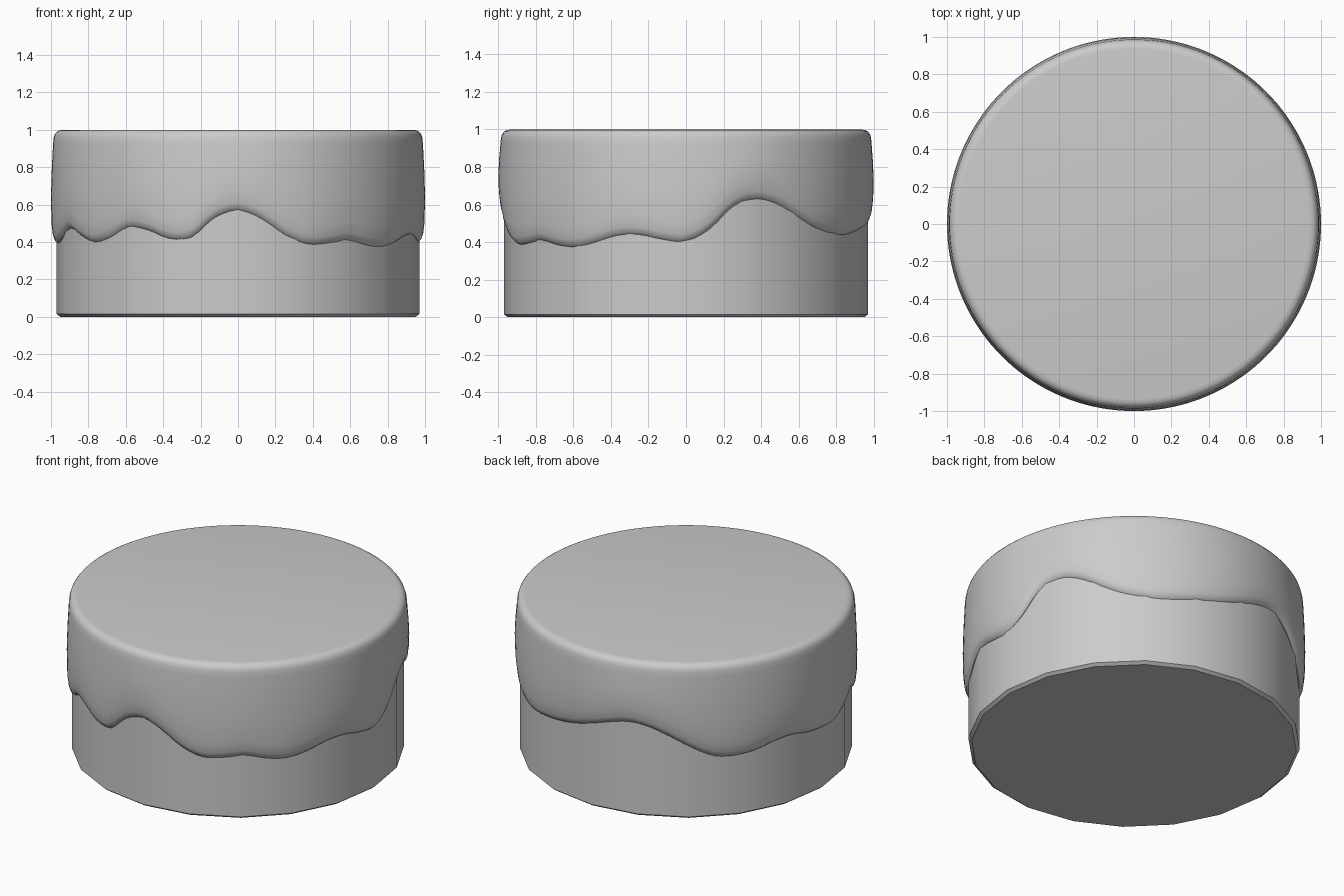
import bpy
import bmesh
import math

default_cube = bpy.data.objects.get("Cube")
if default_cube:
    bpy.data.objects.remove(default_cube, do_unlink=True)

SIDES = 20       # sides of the cake body
SEGMENTS = 144   # smooth divisions around the icing

# Height of the icing's lower edge in hundredths, at even steps
# counter-clockwise around the cake, starting at +x
DRIPS = [
    40.5, 47, 59, 63, 60.5, 54, 48, 45, 44, 45.5, 47.5, 50,
    53.5, 57.5, 60, 58, 52.5, 45.5, 40, 39, 40.5, 43.5, 44, 41.5,
    40, 39.5, 43, 47.5, 43.5, 40, 42.5, 48, 46.5, 42, 42.5, 53,
    57, 52.5, 44, 39, 39.5, 41, 38.5, 37.5, 40, 43.5, 44, 41.5,
]


def make_material(name, value):
    material = bpy.data.materials.new(name)
    material.use_nodes = True
    colour = (value, value, value, 1)
    material.diffuse_color = colour
    shader = material.node_tree.nodes["Principled BSDF"]
    shader.inputs["Base Color"].default_value = colour
    return material


def drip_height(turn):
    """Smooth closed curve through the drip heights; turn runs from 0 to 1."""
    count = len(DRIPS)
    position = turn * count
    index = int(position)
    t = position - index
    a, b, c, d = (DRIPS[(index + k) % count] / 100 for k in (-1, 0, 1, 2))
    slope = c - a
    bend = 2 * a - 5 * b + 4 * c - d
    twist = 3 * b - a - 3 * c + d
    return b + 0.5 * t * (slope + t * (bend + t * twist))


def ring(bm, segments, radius, height):
    """Add a closed ring of vertices; height is a function of the turn."""
    verts = []
    for i in range(segments):
        turn = i / segments
        angle = turn * math.tau
        verts.append(bm.verts.new((radius * math.cos(angle),
                                   radius * math.sin(angle),
                                   height(turn))))
    return verts


def build_lathe(name, segments, profile, material):
    """Skin a stack of rings, bottom to top, and close both ends."""
    bm = bmesh.new()
    rings = [ring(bm, segments, radius, height) for radius, height in profile]
    for low, high in zip(rings, rings[1:]):
        for i in range(segments):
            j = (i + 1) % segments
            bm.faces.new((low[i], low[j], high[j], high[i]))
    bm.faces.new(list(reversed(rings[0])))
    bm.faces.new(rings[-1])
    mesh = bpy.data.meshes.new(name)
    bm.to_mesh(mesh)
    bm.free()
    mesh.materials.append(material)
    obj = bpy.data.objects.new(name, mesh)
    bpy.context.collection.objects.link(obj)
    bpy.ops.object.select_all(action="DESELECT")
    obj.select_set(True)
    bpy.context.view_layer.objects.active = obj
    bpy.ops.object.shade_smooth_by_angle(angle=math.radians(35))
    return obj


def level(z):
    return lambda turn: z


def above_lip(offset):
    return lambda turn: drip_height(turn) + offset


def up_the_side(share):
    """Blend from just above the lip to the upper shoulder."""
    return lambda turn: (1 - share) * (drip_height(turn) + 0.1) + share * 0.92


grey = make_material("plain grey", 0.6)

# Cake body: faceted drum with a small chamfer at the foot
build_lathe("cake_body", SIDES, [
    (0.95, level(0)),
    (0.97, level(0.015)),
    (0.97, level(0.9)),
], grey)

# Icing: rounded top, bulging side and a wavy dripping lip
build_lathe("icing", SEGMENTS, [
    (0.945, above_lip(0.015)),
    (0.965, above_lip(0)),
    (0.98, above_lip(0.012)),
    (0.99, above_lip(0.04)),
    (0.997, above_lip(0.1)),
    (1.0, up_the_side(0.33)),
    (0.996, up_the_side(0.67)),
    (0.989, up_the_side(1)),
    (0.986, level(0.955)),
    (0.98, level(0.975)),
    (0.969, level(0.989)),
    (0.955, level(0.997)),
    (0.935, level(1)),
], grey)
